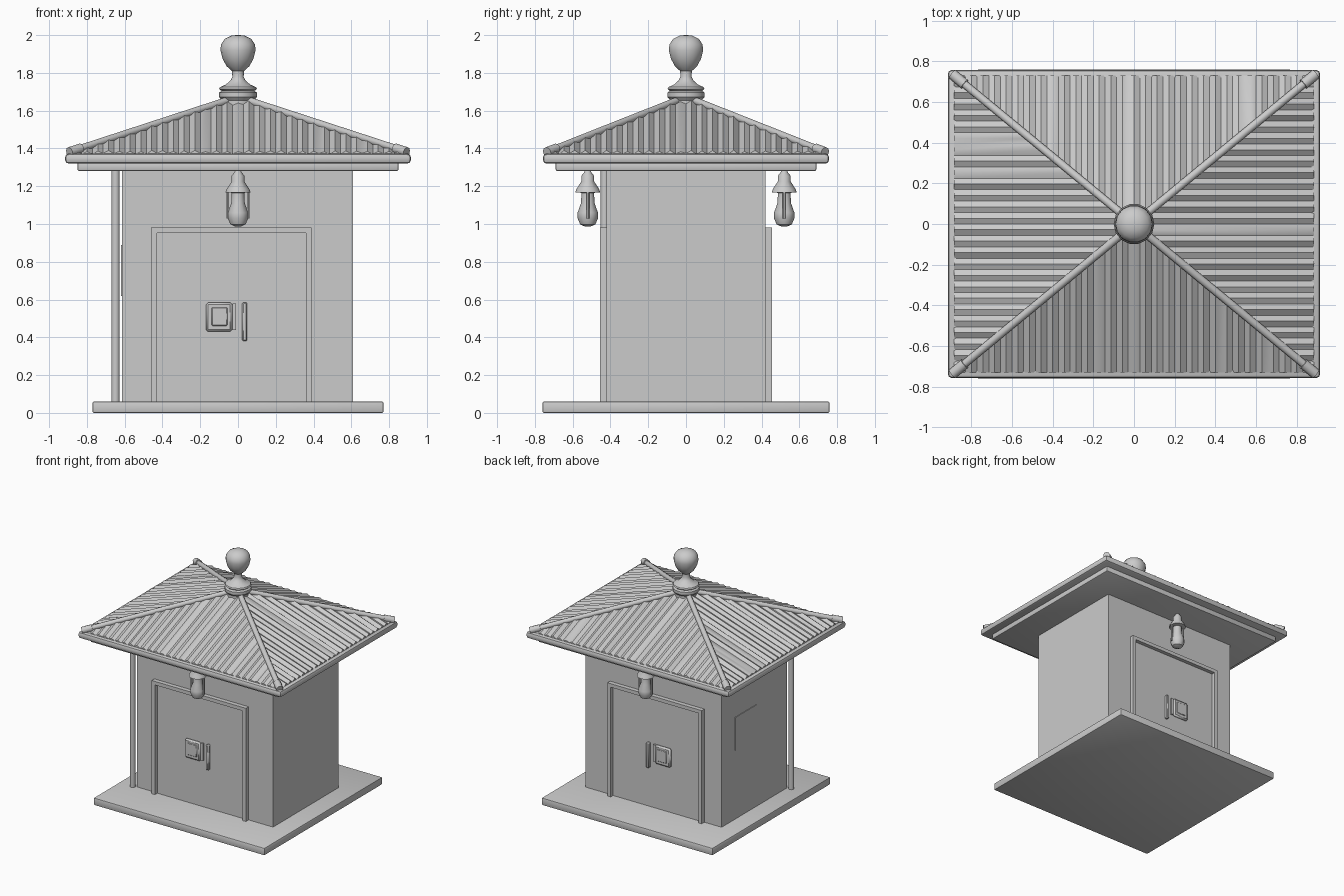
import bpy, bmesh, math, random
from mathutils import Vector

if "Cube" in bpy.data.objects:
    bpy.data.objects.remove(bpy.data.objects["Cube"])

random.seed(4)
GREY = bpy.data.materials.new("plain grey")
GREY.diffuse_color = (0.6, 0.6, 0.6, 1)
GREY.use_nodes = True
GREY.node_tree.nodes["Principled BSDF"].inputs["Base Color"].default_value = GREY.diffuse_color


def finish(name, bm):
    me = bpy.data.meshes.new(name)
    bm.to_mesh(me)
    bm.free()
    me.materials.append(GREY)
    ob = bpy.data.objects.new(name, me)
    bpy.context.collection.objects.link(ob)
    return ob


def box(name, x0, x1, y0, y1, z0, z1, bevel=0.0, segments=2):
    bm = bmesh.new()
    bmesh.ops.create_cube(bm, size=1)
    for v in bm.verts:
        v.co = Vector((x0 + (v.co.x + .5) * (x1 - x0),
                       y0 + (v.co.y + .5) * (y1 - y0),
                       z0 + (v.co.z + .5) * (z1 - z0)))
    if bevel:
        bmesh.ops.bevel(bm, geom=bm.edges[:], offset=bevel, segments=segments,
                        profile=0.5, affect='EDGES')
    return finish(name, bm)


def lathe(name, profile, x, y, sides):
    bm = bmesh.new()
    rings = []
    for r, z in profile:
        rings.append([bm.verts.new((x + r * math.cos(math.tau * i / sides),
                                    y + r * math.sin(math.tau * i / sides), z))
                      for i in range(sides)])
    for a, b in zip(rings, rings[1:]):
        for i in range(sides):
            j = (i + 1) % sides
            bm.faces.new((a[i], a[j], b[j], b[i]))
    bm.faces.new(rings[0][::-1])
    bm.faces.new(rings[-1])
    return finish(name, bm)


def rod(name, a, b, r, sides=10):
    a, b = Vector(a), Vector(b)
    d = b - a
    bm = bmesh.new()
    bmesh.ops.create_cone(bm, cap_ends=True, segments=sides, radius1=r, radius2=r,
                          depth=d.length)
    bm.transform(d.to_track_quat('Z', 'Y').to_matrix().to_4x4())
    bmesh.ops.translate(bm, verts=bm.verts, vec=(a + b) / 2)
    return finish(name, bm)


# base, walls, single corner post
box("base_slab", -.77, .77, -.76, .76, 0, .06, .008)
box("walls", -.615, .61, -.42, .42, .05, 1.29)
rod("front_left_post", (-.648, -.43, .05), (-.648, -.43, 1.29), .022)

# window in the left wall
box("left_window", -.62, -.60, -.03, .25, .62, .89)

# doorways, door fittings and hanging lanterns at front and back
for s, side in ((-1, "front"), (1, "back")):
    def slab(name, x0, x1, d0, d1, z0, z1, bevel=0.0):
        y0, y1 = sorted((s * d0, s * d1))
        box(side + "_" + name, x0, x1, y0, y1, z0, z1, bevel, 1)
    slab("door_jamb_left", -.46, -.43, .41, .455, .05, .98)
    slab("door_jamb_right", .36, .39, .41, .455, .05, .98)
    slab("door_lintel", -.46, .39, .41, .455, .953, .982)
    slab("door_panel", -.43, .36, .41, .424, .05, .955)
    slab("lock_box", -.17, -.03, .42, .448, .43, .585, .012)
    slab("lock_face", -.14, -.055, .44, .452, .46, .56, .005)
    slab("latch", -.03, -.01, .42, .438, .44, .58)
    slab("door_handle", .022, .048, .42, .45, .38, .585, .006)
    lathe(side + "_lantern",
          [(.018, .988), (.04, .998), (.054, 1.03), (.054, 1.06), (.036, 1.11),
           (.033, 1.165), (.066, 1.168), (.06, 1.185), (.034, 1.225), (.034, 1.255),
           (.018, 1.275), (.012, 1.30)], 0, s * .52, 12)
    for x in (-.055, .055):
        rod(side + "_lantern_bar", (x, s * .52, 1.03), (x, s * .52, 1.17), .008, 6)

# stepped eaves
box("eave_lower", -.85, .85, -.69, .69, 1.28, 1.33, .01)
box("eave_upper", -.915, .915, -.757, .757, 1.32, 1.372, .018)

# ridged thatch slopes, strips running from the eave up to the hips
W, D, EAVE, APEX = .885, .73, 1.375, 1.665


def slope(name, along_x, sign, count):
    bm = bmesh.new()
    rows = []
    for i in range(count + 1):
        u = -1 + 2 * i / count
        lift = (.012 if i % 2 else -.004) + random.uniform(-.004, .004)
        t = abs(u)
        row = []
        for k, drop in ((1, -.02), (1, lift), (t, lift)):
            z = APEX - (APEX - EAVE) * k + drop
            p = (u * W, sign * D * k, z) if along_x else (sign * W * k, u * D, z)
            row.append(bm.verts.new(p))
        rows.append(row)
    for a, b in zip(rows, rows[1:]):
        for k in (0, 1):
            f = bm.faces.new((a[k], b[k], b[k + 1], a[k + 1]))
            f.normal_update()
            out = f.normal.y if along_x else f.normal.x
            if out * sign < 0:
                f.normal_flip()
    bmesh.ops.dissolve_degenerate(bm, dist=1e-5, edges=bm.edges[:])
    return finish(name, bm)


for s, n in ((-1, "front"), (1, "back")):
    slope(n + "_roof_slope", True, s, 62)
for s, n in ((-1, "left"), (1, "right")):
    slope(n + "_roof_slope", False, s, 52)

# hip ridges with end caps
for sx in (-1, 1):
    for sy in (-1, 1):
        top = Vector((sx * .06, sy * .05, 1.652))
        end = Vector((sx * .885, sy * .73, 1.383))
        rod("hip_ridge", top, end, .02)
        d = (end - top).normalized()
        rod("hip_end_cap", end - d * .07, end + d * .01, .027)

# finial on the peak
lathe("finial",
      [(.085, 1.60), (.085, 1.655), (.1, 1.672), (.1, 1.695), (.088, 1.705),
       (.1, 1.715), (.095, 1.725), (.065, 1.738), (.04, 1.76), (.03, 1.78),
       (.032, 1.81), (.06, 1.835), (.082, 1.875), (.093, 1.92), (.09, 1.95),
       (.07, 1.98), (.035, 1.997), (.008, 2.0)], 0, 0, 14)

# smooth the round parts, keep hard corners
bpy.ops.object.select_all(action='SELECT')
bpy.context.view_layer.objects.active = bpy.data.objects["walls"]
bpy.ops.object.shade_smooth_by_angle(angle=math.radians(40))
